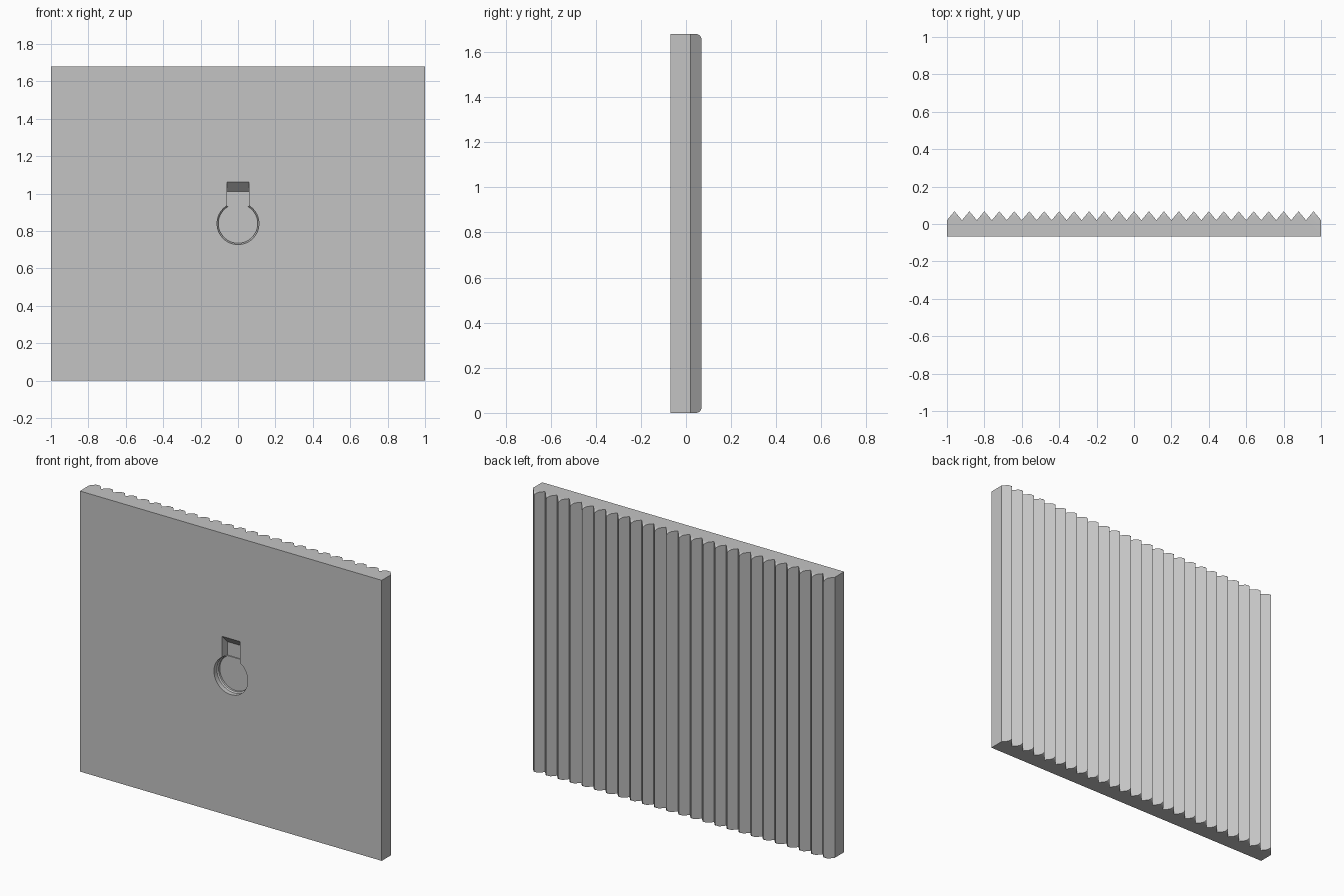
import bpy
import math

if "Cube" in bpy.data.objects:
    bpy.data.objects.remove(bpy.data.objects["Cube"], do_unlink=True)

HEIGHT, FRONT, VALLEY, PEAK = 1.68, -0.068, 0.02, 0.068
RIDGES = 25
PITCH = 2 / RIDGES


def make_object(name, verts, faces):
    mesh = bpy.data.meshes.new(name)
    mesh.from_pydata(verts, [], faces)
    obj = bpy.data.objects.new(name, mesh)
    bpy.context.collection.objects.link(obj)
    # Make every face point outwards
    bpy.context.view_layer.objects.active = obj
    bpy.ops.object.select_all(action='DESELECT')
    obj.select_set(True)
    bpy.ops.object.mode_set(mode='EDIT')
    bpy.ops.mesh.select_all(action='SELECT')
    bpy.ops.mesh.normals_make_consistent(inside=False)
    bpy.ops.object.mode_set(mode='OBJECT')
    return obj


def loft(name, rings):
    """Solid through rings that have equal point counts."""
    n = len(rings[0])
    faces = [tuple(range(n)), tuple(range(n * (len(rings) - 1), n * len(rings)))]
    for r in range(len(rings) - 1):
        for i in range(n):
            j = (i + 1) % n
            faces.append((r * n + i, r * n + j, r * n + n + j, r * n + n + i))
    return make_object(name, [p for ring in rings for p in ring], faces)


def boolean(target, cutter, operation):
    cutter.hide_render = True
    mod = target.modifiers.new(operation.title(), 'BOOLEAN')
    mod.operation, mod.solver, mod.object = operation, 'EXACT', cutter
    bpy.context.view_layer.objects.active = target
    bpy.ops.object.modifier_apply(modifier=mod.name)
    bpy.data.objects.remove(cutter, do_unlink=True)


# Panel with sawtooth back, overlong so that it can be trimmed
outline = [(1, FRONT), (-1, FRONT), (-1, VALLEY)]
for i in range(RIDGES):
    x = -1 + i * PITCH
    outline += [(x + PITCH / 2, PEAK), (x + PITCH, VALLEY)]
panel = loft("ribbed_panel", [[(x, y, z) for x, y in outline]
                              for z in (-0.1, HEIGHT + 0.1)])

# Trim slab: rounds the ridge ends at top and bottom
R, BACK = 0.025, PEAK + 0.001
side = [(FRONT - 0.1, 0), (BACK - R, 0)]
for k in range(1, 6):
    a = math.radians(18 * k)
    side.append((BACK - R + R * math.sin(a), R - R * math.cos(a)))
side += [(y, HEIGHT - z) for y, z in reversed(side)]
trim = loft("end_trim", [[(x, y, z) for y, z in side] for x in (-1.1, 1.1)])
boolean(panel, trim, 'INTERSECT')

# Round hanger hole with a slightly narrower floor
def circle(radius, depth):
    return [(radius * math.cos(t * math.tau / 64), FRONT + depth,
             0.84 + radius * math.sin(t * math.tau / 64)) for t in range(64)]


hole = loft("hanger_hole", [circle(0.112, -0.05), circle(0.112, 0.028),
                            circle(0.105, 0.034), circle(0.105, 0.046)])
boolean(panel, hole, 'DIFFERENCE')

# Slot above the hole with a sloping ceiling
W, D = 0.06, 0.052
slot_side = [(FRONT - 0.05, 0.93), (FRONT + D, 0.93), (FRONT + D, 1.01),
             (FRONT, 1.062), (FRONT - 0.05, 1.062)]
slot = loft("hanger_slot", [[(x, y, z) for y, z in slot_side] for x in (-W, W)])
boolean(panel, slot, 'DIFFERENCE')

# Single grey material
grey = bpy.data.materials.new("plain grey")
grey.use_nodes = True
colour = (0.55, 0.55, 0.55, 1)
grey.diffuse_color = colour
grey.node_tree.nodes["Principled BSDF"].inputs["Base Color"].default_value = colour
panel.data.materials.clear()
panel.data.materials.append(grey)
for poly in panel.data.polygons:
    poly.material_index = 0

# Smooth the curved walls, keep the creases sharp
bpy.ops.object.select_all(action='DESELECT')
panel.select_set(True)
bpy.context.view_layer.objects.active = panel
bpy.ops.object.shade_smooth_by_angle(angle=math.radians(20))
